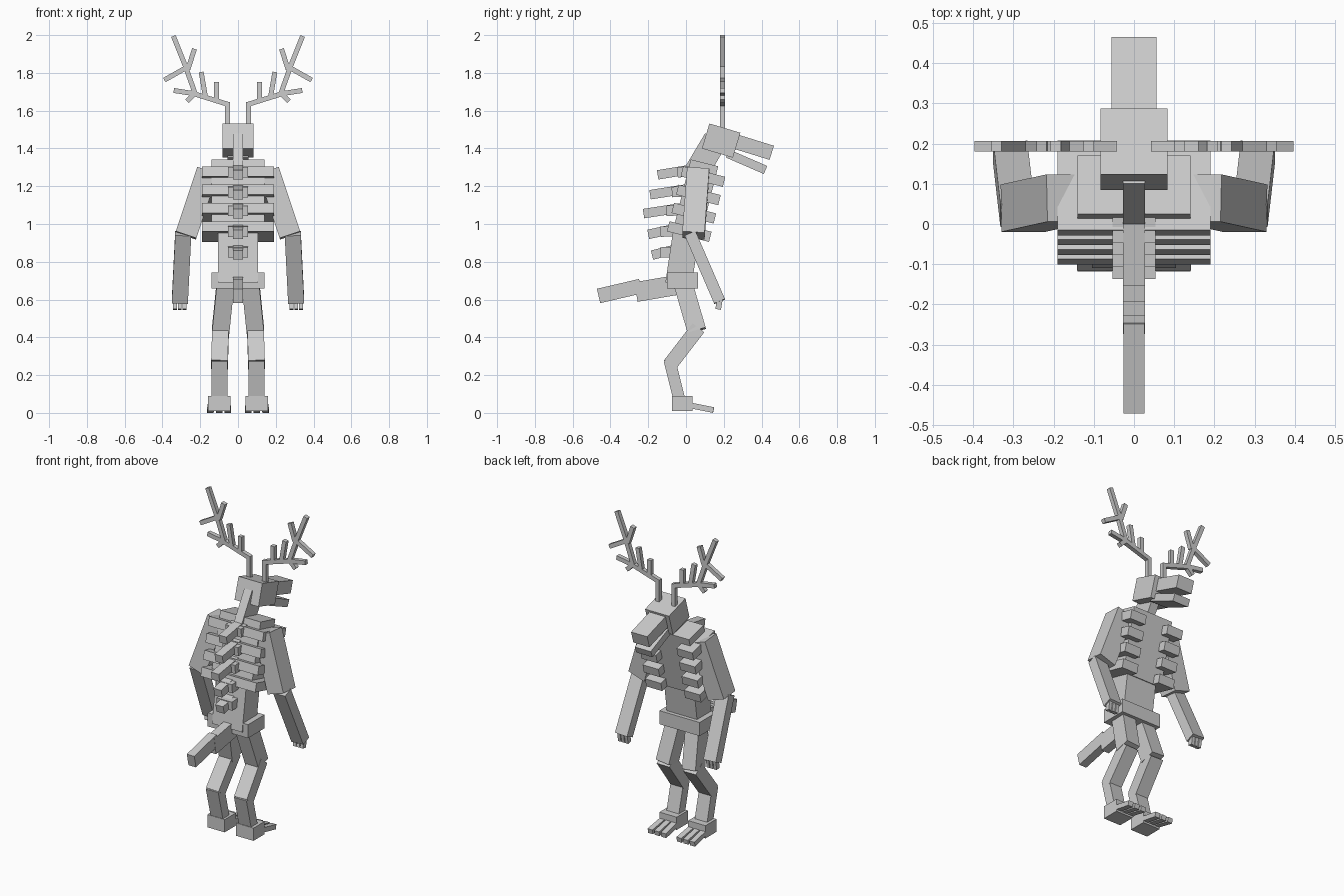
import bpy
from math import atan2, radians, sin, cos
from mathutils import Vector, Matrix

mat = bpy.data.materials.new("bone_grey")
mat.diffuse_color = (0.6, 0.6, 0.6, 1)


def box(name, c, size, rot=None):
    x, y, z = (s / 2 for s in size)
    v = [(i * x, j * y, k * z) for i in (-1, 1) for j in (-1, 1) for k in (-1, 1)]
    f = [(0, 1, 3, 2), (4, 6, 7, 5), (0, 4, 5, 1), (2, 3, 7, 6), (0, 2, 6, 4), (1, 5, 7, 3)]
    me = bpy.data.meshes.new(name)
    me.from_pydata(v, [], f)
    me.materials.append(mat)
    ob = bpy.data.objects.new(name, me)
    ob.matrix_world = Matrix.Translation(c) @ (rot.to_4x4() if rot else Matrix())
    bpy.context.collection.objects.link(ob)
    return ob


def beam(name, a, b, w, d):
    """Box running from a to b, w wide in x and d deep across."""
    a, b = Vector(a), Vector(b)
    z = (b - a).normalized()
    y = z.cross(Vector((1, 0, 0))).normalized()
    x = y.cross(z)
    rot = Matrix((x, y, z)).transposed()
    return box(name, (a + b) / 2, (w, d, (b - a).length), rot)


def flat_beam(name, s, a, b, w=0.026):
    """Antler piece in the plane y = 0.193."""
    beam(name, (s * a[0], 0.193, a[1]), (s * b[0], 0.193, b[1]), w, w)


# Head, jaws and neck
def side_beam(name, a, b, w, d):
    return beam(name, (0, *a), (0, *b), w, d)

side_beam("skull", (0.104, 1.466), (0.268, 1.417), 0.166, 0.138)
side_beam("upper_snout", (0.25, 1.44), (0.454, 1.377), 0.112, 0.078)
side_beam("lower_jaw", (0.22, 1.373), (0.421, 1.286), 0.112, 0.046)
side_beam("neck", (0.04, 1.25), (0.157, 1.447), 0.054, 0.13)

# Chest with its own leaning frame: s runs down from the top, t runs forward
LEAN = radians(14)
UP, FWD = Vector((0, sin(LEAN), cos(LEAN))), Vector((0, cos(LEAN), -sin(LEAN)))
CHEST_ROT = Matrix.Rotation(-LEAN, 3, 'X')


def chest_box(name, x0, x1, t0, t1, s0, s1):
    c = Vector(((x0 + x1) / 2, 0.025, 1.342)) + FWD * (t0 + t1) / 2 - UP * (s0 + s1) / 2
    return box(name, c, (x1 - x0, t1 - t0, s1 - s0), CHEST_ROT)

chest_box("chest", -0.14, 0.14, 0, 0.15, 0, 0.40)
for i in range(4):
    s = 0.045 + 0.1 * i
    chest_box("rib_back", -0.19, 0.19, -0.03, 0.02, s, s + 0.055)
    for k in (-1, 1):
        chest_box("rib_side", min(k * 0.135, k * 0.19), max(k * 0.135, k * 0.19), -0.03, 0.2, s, s + 0.055)
        chest_box("rib_front", min(k * 0.08, k * 0.19), max(k * 0.08, k * 0.19), 0.14, 0.2, s, s + 0.055)

# Belly, pelvis and tail
side_beam("belly", (-0.04, 0.68), (0.005, 0.98), 0.21, 0.14)
box("pelvis", (0, -0.018, 0.702), (0.28, 0.165, 0.085))
side_beam("tail_base", (-0.265, 0.64), (-0.06, 0.675), 0.054, 0.105)
side_beam("tail_tip", (-0.463, 0.619), (-0.24, 0.671), 0.052, 0.078)

# Spine: a wide block with a narrow spike on each vertebra
for z, tip, base in ((1.27, -0.15, 0.03), (1.165, -0.19, 0.0), (1.065, -0.225, -0.03),
                     (0.955, -0.2, -0.06), (0.845, -0.18, -0.06)):
    side_beam("spine_spike", (tip, z - 0.01), (base, z + 0.02), 0.054, 0.05)
    side_beam("vertebra", (base - 0.075, z + 0.004), (base + 0.03, z + 0.01), 0.108, 0.055)

for s in (-1, 1):
    # Arms and fingers
    roll = Matrix.Rotation(-s * radians(18.5), 3, 'Y') @ Matrix.Rotation(radians(-4), 3, 'X')
    box("upper_arm", (s * 0.219, 0.052, 1.11), (0.115, 0.118, 0.36), roll)
    beam("forearm", (s * 0.29, 0.022, 0.95), (s * 0.308, 0.178, 0.59), 0.085, 0.062)
    for x in (0.283, 0.308, 0.333):
        beam("finger", (s * x, 0.182, 0.62), (s * x, 0.17, 0.548), 0.02, 0.03)
    # Legs
    beam("thigh", (s * 0.065, -0.02, 0.70), (s * 0.092, 0.057, 0.435), 0.092, 0.1)
    beam("shin", (s * 0.092, 0.065, 0.45), (s * 0.098, -0.085, 0.255), 0.088, 0.078)
    beam("ankle", (s * 0.098, -0.088, 0.28), (s * 0.098, -0.035, 0.07), 0.086, 0.062)
    box("foot", (s * 0.1, -0.02, 0.05), (0.12, 0.11, 0.08))
    for k in (-1, 0, 1):
        beam("toe", (s * 0.1 + k * 0.042, 0.02, 0.04), (s * 0.1 + k * 0.046, 0.146, 0.015), 0.034, 0.03)
    # Antlers
    flat_beam("antler_stem", s, (0.055, 1.5), (0.055, 1.645))
    flat_beam("antler_branch", s, (0.048, 1.632), (0.235, 1.69))
    flat_beam("antler_beam", s, (0.225, 1.685), (0.28, 1.84))
    flat_beam("antler_top", s, (0.272, 1.82), (0.342, 1.995))
    for a, b in (((0.113, 1.66), (0.113, 1.752)), ((0.172, 1.67), (0.195, 1.805)),
                 ((0.22, 1.688), (0.34, 1.707)), ((0.225, 1.695), (0.27, 1.65)),
                 ((0.265, 1.82), (0.23, 1.927)), ((0.28, 1.853), (0.348, 1.853)),
                 ((0.27, 1.83), (0.39, 1.762))):
        flat_beam("antler_tine", s, a, b)
